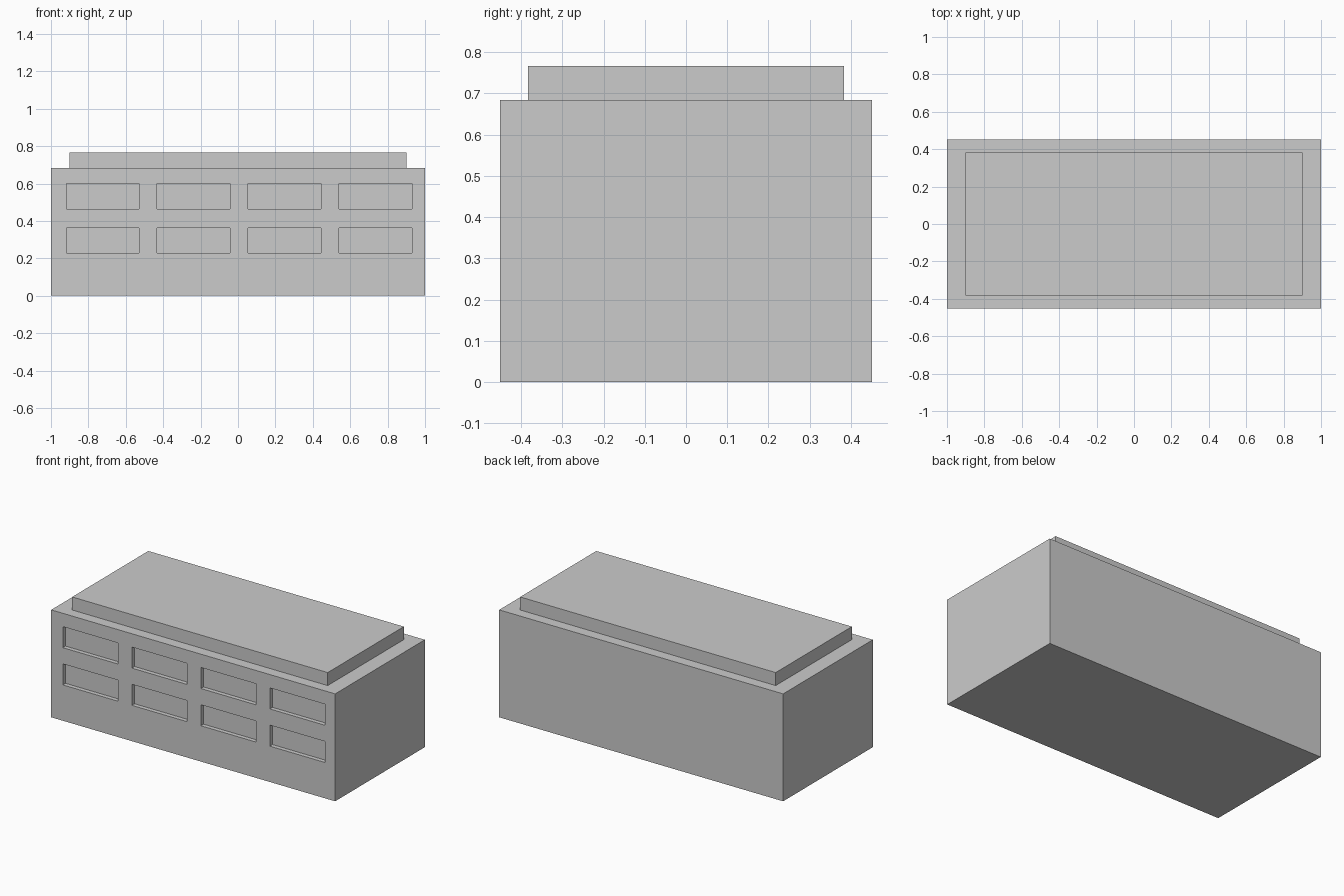
import bpy, bmesh
from mathutils import Matrix, Vector

if "Cube" in bpy.data.objects:
    bpy.data.objects.remove(bpy.data.objects["Cube"])


def add_box(bm, lo, hi):
    lo, hi = Vector(lo), Vector(hi)
    mat = Matrix.Translation((lo + hi) / 2) @ Matrix.Diagonal((*(hi - lo), 1))
    bmesh.ops.create_cube(bm, size=1, matrix=mat)


def boxes_object(name, boxes):
    bm = bmesh.new()
    for lo, hi in boxes:
        add_box(bm, lo, hi)
    mesh = bpy.data.meshes.new(name)
    bm.to_mesh(mesh)
    bm.free()
    obj = bpy.data.objects.new(name, mesh)
    bpy.context.collection.objects.link(obj)
    return obj


W, D, H = 1.0, 0.451, 0.684      # half width, half depth, height
RECESS = 0.027

# Main block and the stepped-in roof slab
body = boxes_object("building_body", [((-W, -D, 0), (W, D, H))])
boxes_object("roof_slab", [((-0.9, -0.383, H), (0.9, 0.383, 0.767))])

# Two rows of four shallow window recesses in the front wall
windows = []
for row in range(2):
    for col in range(4):
        x, z = -0.918 + col * 0.486, 0.228 + row * 0.237
        windows.append(((x, -D - 0.1, z), (x + 0.39, -D + RECESS, z + 0.134)))
cutter = boxes_object("window_cutter", windows)
cutter.hide_render = True
cutter.display_type = 'WIRE'

cut = body.modifiers.new("window_recesses", 'BOOLEAN')
cut.operation = 'DIFFERENCE'
cut.solver = 'EXACT'
cut.object = cutter
